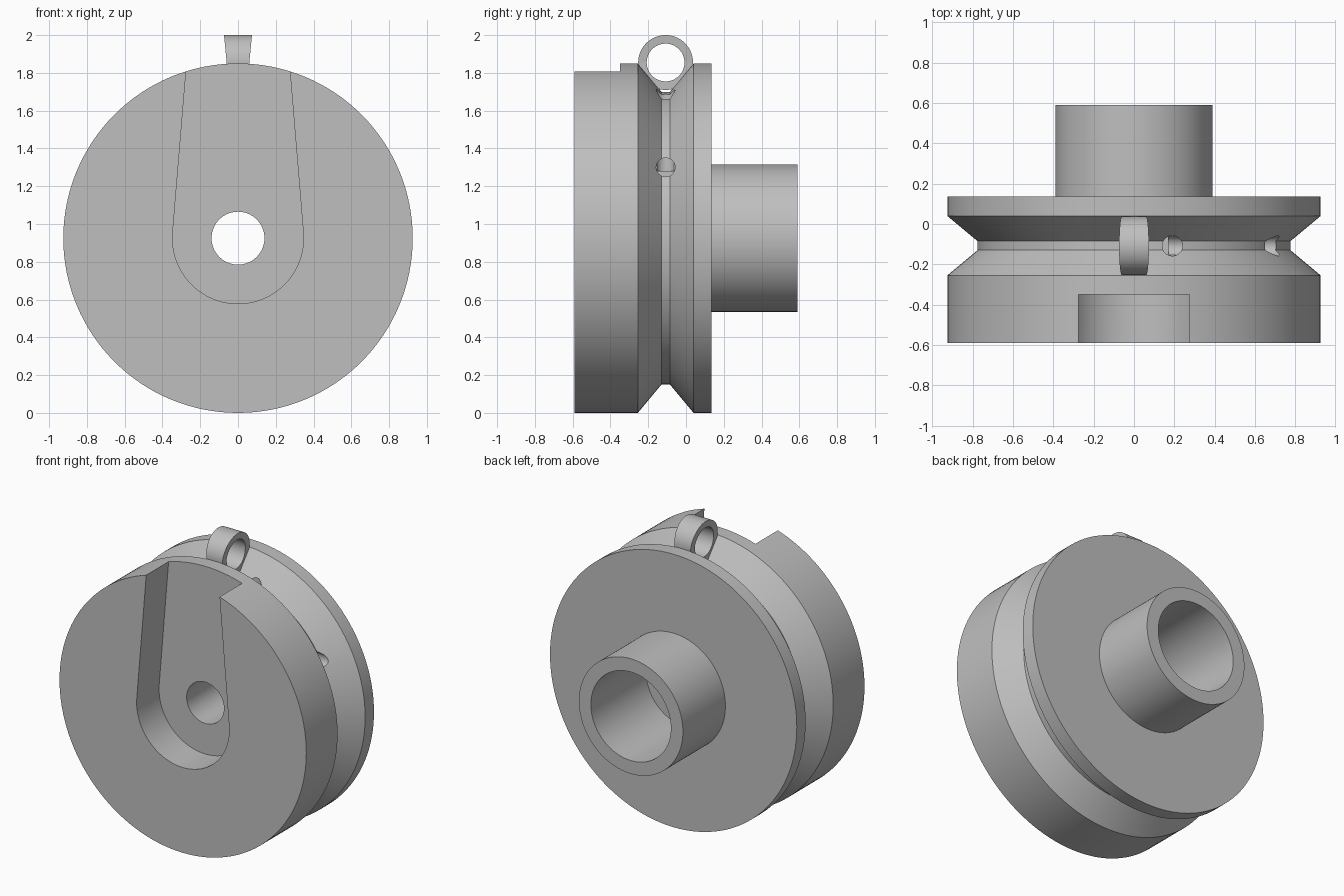
import bpy, bmesh, math
from mathutils import Matrix, Vector

if "Cube" in bpy.data.objects:
    bpy.data.objects.remove(bpy.data.objects["Cube"], do_unlink=True)

AXIS_Z = 0.925     # height of the wheel axis
GROOVE_Y = -0.108  # middle of the rope groove

grey = bpy.data.materials.new("plain grey")
grey.use_nodes = True
grey.diffuse_color = (0.52, 0.52, 0.52, 1)
grey.node_tree.nodes["Principled BSDF"].inputs["Base Color"].default_value = grey.diffuse_color


def make_object(name, bm):
    bmesh.ops.recalc_face_normals(bm, faces=bm.faces)
    mesh = bpy.data.meshes.new(name)
    bm.to_mesh(mesh)
    bm.free()
    mesh.materials.append(grey)
    obj = bpy.data.objects.new(name, mesh)
    bpy.context.collection.objects.link(obj)
    return obj


def lathe(name, profile, center, axis, steps):
    """Spin a closed profile of (position along axis, radius) points."""
    bm = bmesh.new()
    turn = Vector((0, 0, 1)).rotation_difference(Vector(axis)).to_matrix().to_4x4()
    place = Matrix.Translation(center) @ turn
    rows = []
    for i in range(steps):
        a = math.tau * i / steps
        rows.append([bm.verts.new(place @ Vector((r * math.cos(a), r * math.sin(a), h)))
                     for h, r in profile])
    n = len(profile)
    for i in range(steps):
        p, q = rows[i], rows[(i + 1) % steps]
        for j in range(n):
            k = (j + 1) % n
            bm.faces.new((p[j], p[k], q[k], q[j]))
    return make_object(name, bm)


def rod(name, start, end, radius):
    """Solid cylinder between two points."""
    start, end = Vector(start), Vector(end)
    d = end - start
    bm = bmesh.new()
    place = Matrix.Translation((start + end) / 2) @ d.to_track_quat("Z", "Y").to_matrix().to_4x4()
    bmesh.ops.create_cone(bm, cap_ends=True, segments=32, radius1=radius, radius2=radius,
                          depth=d.length, matrix=place)
    return make_object(name, bm)


def cut(target, cutter):
    mod = target.modifiers.new("cut", "BOOLEAN")
    mod.operation = "DIFFERENCE"
    mod.solver = "EXACT"
    mod.object = cutter
    bpy.context.view_layer.objects.active = target
    bpy.ops.object.modifier_apply(modifier=mod.name)
    bpy.data.objects.remove(cutter, do_unlink=True)


def smooth(obj):
    bpy.ops.object.select_all(action="DESELECT")
    obj.select_set(True)
    bpy.context.view_layer.objects.active = obj
    bpy.ops.object.shade_smooth_by_angle(angle=math.radians(25))


# Grooved wheel with a hollow hub and a stepped bore
wheel = lathe("grooved_wheel", [
    (-0.59, 0.14), (-0.59, 0.925), (-0.255, 0.925), (-0.13, 0.775),
    (-0.085, 0.775), (0.04, 0.925), (0.135, 0.925), (0.135, 0.39),
    (0.59, 0.39), (0.59, 0.30), (0.0, 0.30), (0.0, 0.14),
], (0, 0, AXIS_Z), (0, 1, 0), 128)

# Tapered keyhole pocket in the front face, open at the top
R = 0.347
lean = math.atan(0.07 / 0.85)
arc = [math.pi - lean + (math.pi + 2 * lean) * i / 48 for i in range(49)]
outline = [(R * math.cos(a), AXIS_Z + R * math.sin(a)) for a in arc]
outline += [(0.255, 2.05), (-0.255, 2.05)]
bm = bmesh.new()
face = bm.faces.new([bm.verts.new((x, -0.7, z)) for x, z in outline])
ext = bmesh.ops.extrude_face_region(bm, geom=[face])
for v in ext["geom"]:
    if isinstance(v, bmesh.types.BMVert):
        v.co.y = -0.35
cut(wheel, make_object("pocket_cutter", bm))

# Rope passage: one bore from the top, one from the side, meeting inside
cut(wheel, rod("top_bore", (0.19, GROOVE_Y, 1.28), (0.19, GROOVE_Y, 1.9), 0.05))
cut(wheel, rod("side_bore", (0.17, GROOVE_Y, 1.3), (0.9, GROOVE_Y, 1.3), 0.05))
smooth(wheel)

# Ring seated in the groove, flaring slightly towards its top
ring = lathe("groove_ring", [(-0.06, 0.1), (-0.06, 0.145), (0.06, 0.145), (0.06, 0.1)],
             (0, GROOVE_Y, 1.855), (1, 0, 0), 64)
for v in ring.data.vertices:
    v.co.x *= 1 + 1.6 * max(0, v.co.z - 1.855)
smooth(ring)
